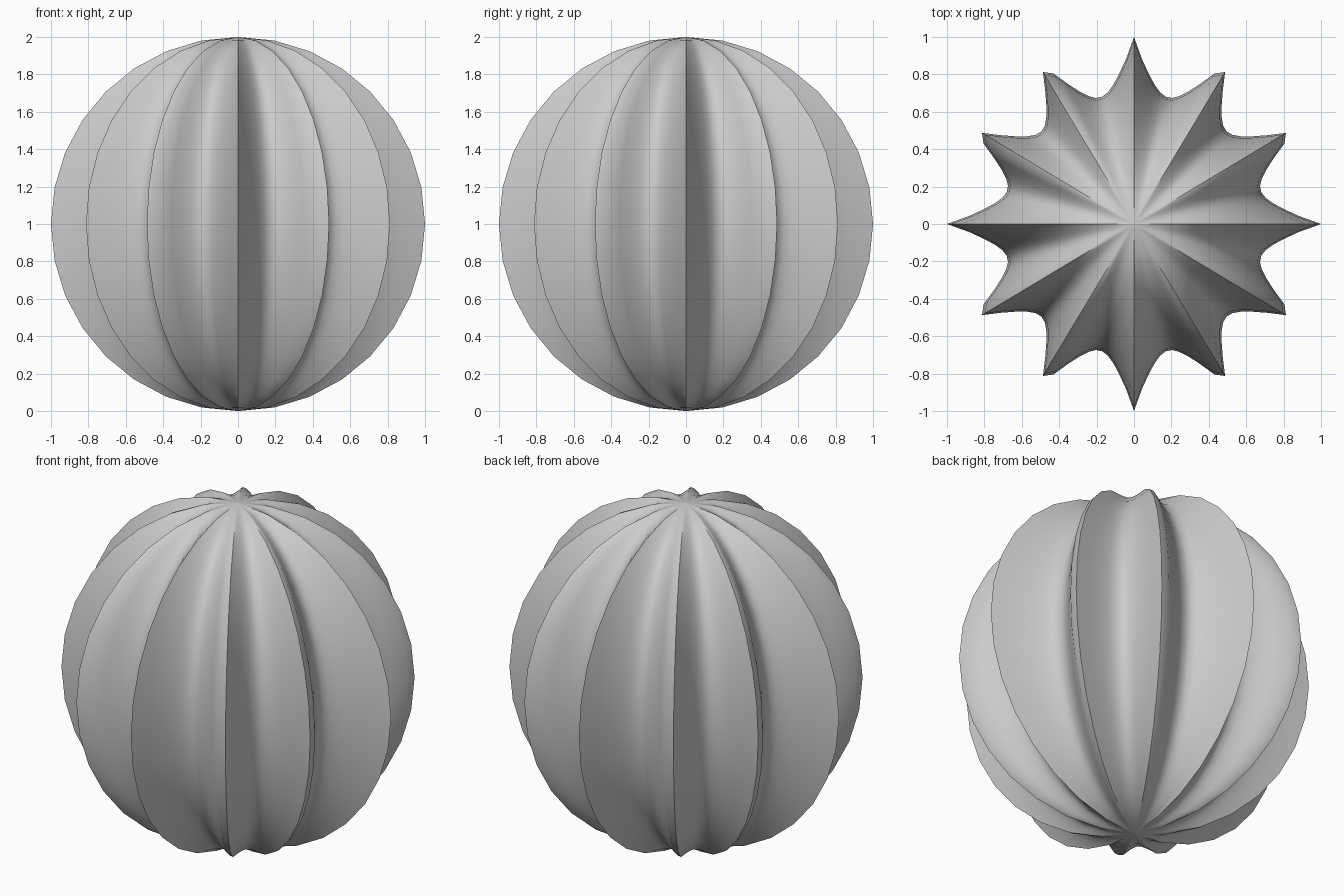
import bpy, bmesh, math

cube = bpy.data.objects.get("Cube")
if cube:
    bpy.data.objects.remove(cube, do_unlink=True)

RIDGES = 12
DEPTH = 0.3

# Plain grey surface
grey = bpy.data.materials.new("plain_grey")
grey.use_nodes = True
colour = (0.6, 0.6, 0.6, 1)
grey.diffuse_color = colour
grey.node_tree.nodes["Principled BSDF"].inputs["Base Color"].default_value = colour


def flute(angle):
    """Horizontal scale: sharp at each ridge, rounded in each valley."""
    return 1 - DEPTH * abs(math.sin(angle * RIDGES / 2)) ** 0.75


# Fluted ball: a sphere pinched inwards between its meridian ridges
bm = bmesh.new()
bmesh.ops.create_uvsphere(bm, u_segments=128, v_segments=16, radius=1)
for v in bm.verts:
    s = flute(math.atan2(v.co.y, v.co.x))
    v.co.x *= s
    v.co.y *= s
    v.co.z += 1
bmesh.ops.recalc_face_normals(bm, faces=bm.faces)
mesh = bpy.data.meshes.new("fluted_ball")
bm.to_mesh(mesh)
bm.free()
mesh.materials.append(grey)

ball = bpy.data.objects.new("fluted_ball", mesh)
bpy.context.collection.objects.link(ball)

# Smooth valleys with crisp ridges
bpy.ops.object.select_all(action="DESELECT")
ball.select_set(True)
bpy.context.view_layer.objects.active = ball
bpy.ops.object.shade_smooth_by_angle(angle=math.radians(30))
